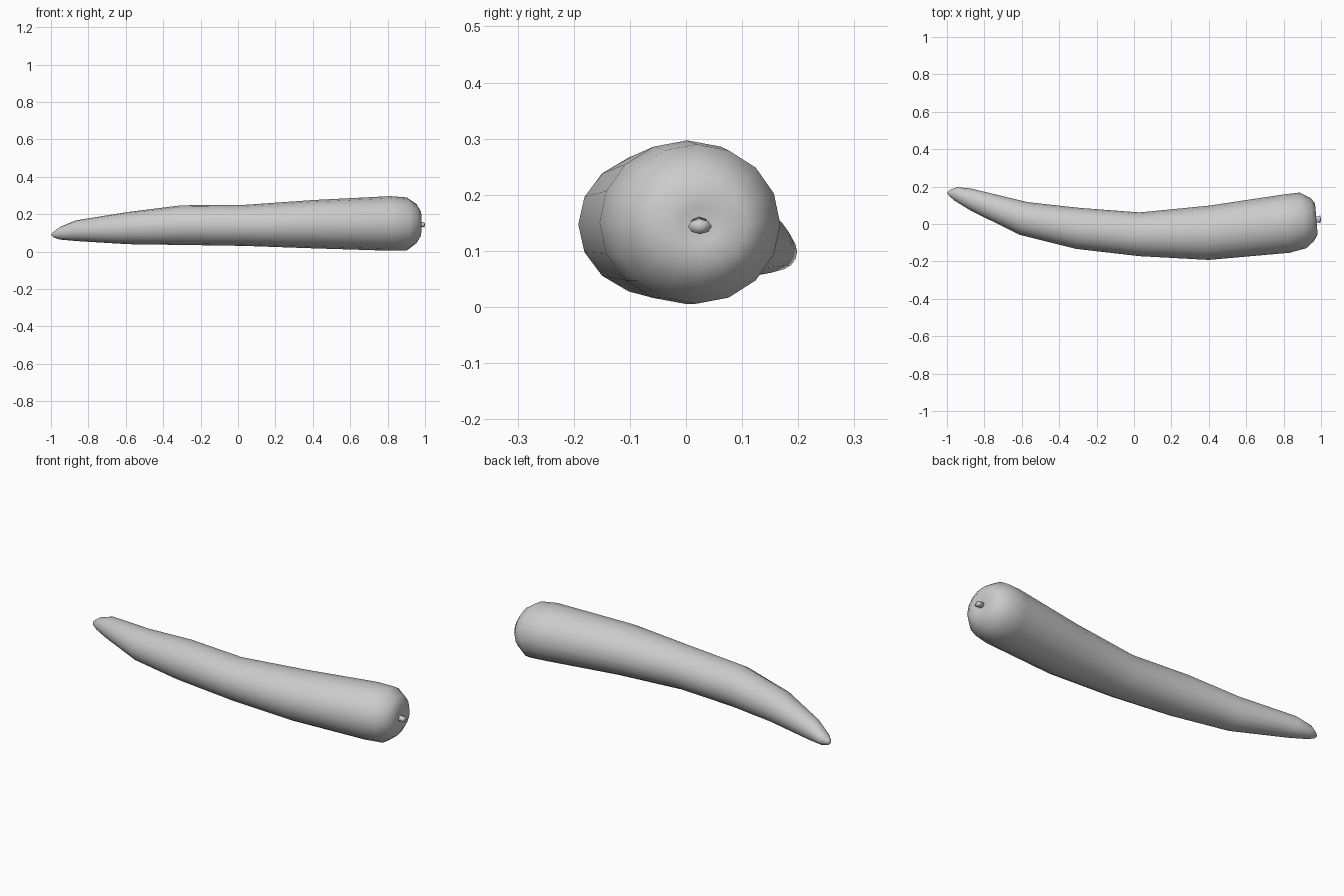
import bpy, bmesh, math
from mathutils import Vector

SIDES = 16

# Cross-sections: back edge (x, y), front edge (x, y), bottom z, top z
ROOT = [
    (-0.985, 0.182, -0.988, 0.150, 0.076, 0.106),
    (-0.945, 0.198, -0.960, 0.125, 0.065, 0.132),
    (-0.865, 0.188, -0.870, 0.070, 0.057, 0.167),
    (-0.570, 0.117, -0.610, -0.058, 0.040, 0.212),
    (-0.290, 0.086, -0.310, -0.133, 0.036, 0.248),
    (0.030, 0.062, 0.030, -0.172, 0.031, 0.250),
    (0.400, 0.098, 0.400, -0.192, 0.018, 0.276),
    (0.800, 0.158, 0.830, -0.154, 0.005, 0.297),
    (0.885, 0.168, 0.920, -0.130, 0.006, 0.290),
    (0.945, 0.138, 0.962, -0.092, 0.045, 0.255),
    (0.968, 0.110, 0.982, -0.055, 0.080, 0.220),
    (0.970, 0.060, 0.978, -0.010, 0.115, 0.178),
]
# Leaf stub left on the crown
STUB = [
    (0.960, 0.042, 0.960, 0.004, 0.130, 0.162),
    (0.985, 0.040, 0.985, 0.008, 0.132, 0.158),
    (0.996, 0.046, 0.996, 0.004, 0.130, 0.157),
]


def loft(name, sections, start, end, sides):
    bm = bmesh.new()
    rings = []
    for bx, by, fx, fy, z0, z1 in sections:
        back, front = Vector((bx, by, 0)), Vector((fx, fy, 0))
        mid = (back + front) / 2 + Vector((0, 0, (z0 + z1) / 2))
        half = (back - front) / 2
        up = Vector((0, 0, (z1 - z0) / 2))
        rings.append([bm.verts.new(mid + half * math.cos(a) + up * math.sin(a))
                      for a in (2 * math.pi * i / sides for i in range(sides))])
    for a, b in zip(rings, rings[1:]):
        for i in range(sides):
            j = (i + 1) % sides
            bm.faces.new((a[i], a[j], b[j], b[i]))
    for ring, tip in ((rings[0], start), (rings[-1], end)):
        v = bm.verts.new(tip)
        for i in range(sides):
            bm.faces.new((ring[i], ring[(i + 1) % sides], v))
    bmesh.ops.recalc_face_normals(bm, faces=bm.faces)
    for f in bm.faces:
        f.smooth = True
    me = bpy.data.meshes.new(name)
    bm.to_mesh(me)
    bm.free()
    ob = bpy.data.objects.new(name, me)
    bpy.context.collection.objects.link(ob)
    return ob


loft("carrot_root", ROOT, (-1.0, 0.167, 0.090), (0.966, 0.024, 0.145), SIDES)
loft("crown_stub", STUB, (0.955, 0.024, 0.145), (1.0, 0.024, 0.145), 8)
